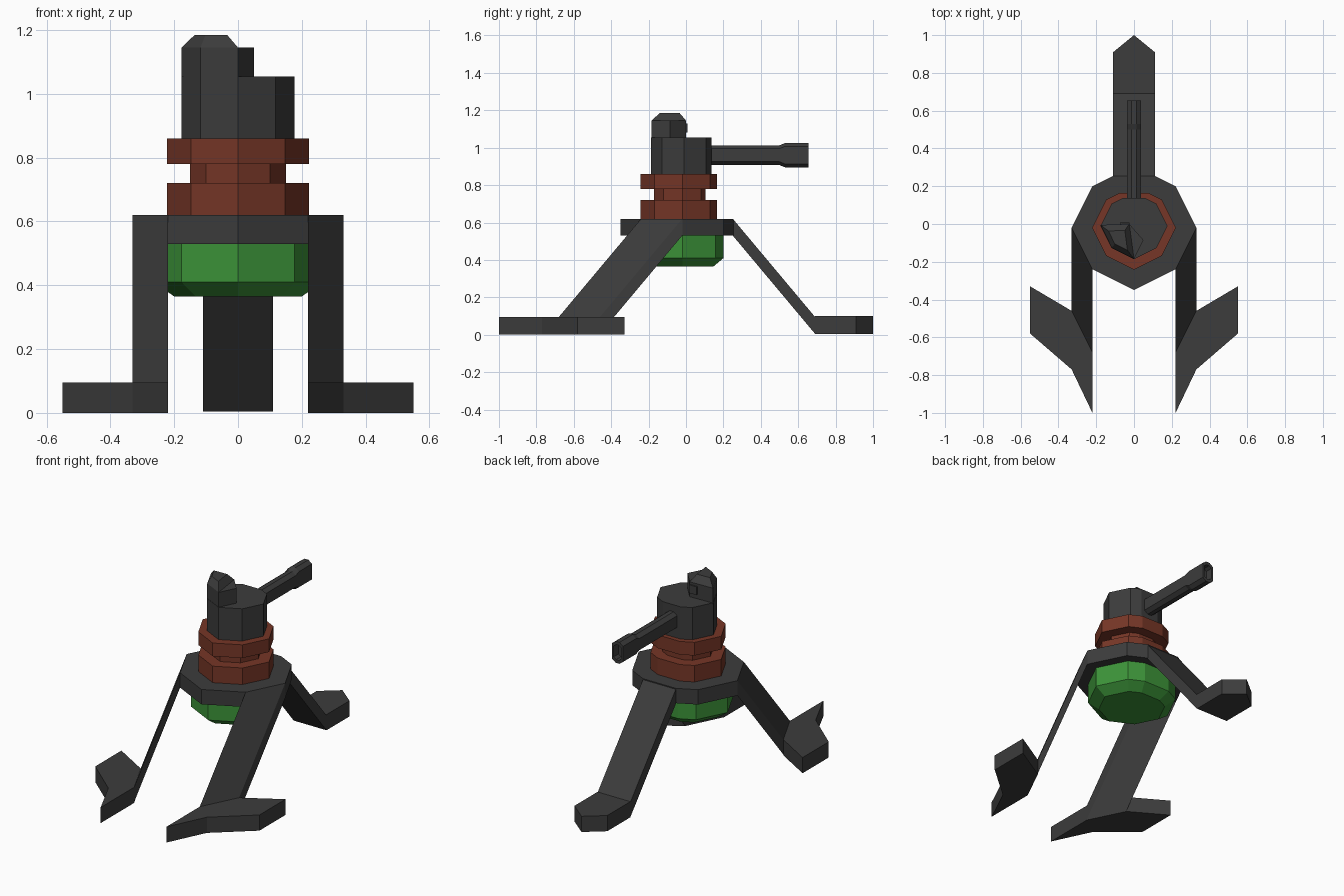
import bpy
import bmesh
from mathutils import Vector

cube = bpy.data.objects.get("Cube")
if cube:
    bpy.data.objects.remove(cube, do_unlink=True)


def material(name, rgb):
    mat = bpy.data.materials.new(name)
    mat.use_nodes = True
    colour = (*rgb, 1)
    mat.diffuse_color = colour
    mat.node_tree.nodes["Principled BSDF"].inputs["Base Color"].default_value = colour
    return mat


STEEL = material("dark steel", (0.045, 0.045, 0.045))
RUST = material("rust brown", (0.18, 0.037, 0.02))
GREEN = material("tank green", (0.045, 0.29, 0.04))


def loft(name, rings, mat):
    """Bridge matching rings of points into a closed flat-faced solid."""
    bm = bmesh.new()
    loops = [[bm.verts.new(p) for p in ring] for ring in rings]
    for a, b in zip(loops, loops[1:]):
        n = len(a)
        for i in range(n):
            j = (i + 1) % n
            bm.faces.new((a[i], a[j], b[j], b[i]))
    bm.faces.new(loops[0][::-1])
    bm.faces.new(loops[-1])
    bmesh.ops.recalc_face_normals(bm, faces=bm.faces)
    mesh = bpy.data.meshes.new(name)
    bm.to_mesh(mesh)
    bm.free()
    mesh.materials.append(mat)
    obj = bpy.data.objects.new(name, mesh)
    bpy.context.collection.objects.link(obj)
    return obj


def level(outline, z):
    return [(x, y, z) for x, y in outline]


def prism(name, outline, low, high, mat):
    return loft(name, [level(outline, low), level(outline, high)], mat)


def shrink(outline, factor):
    mid = sum((Vector(p) for p in outline), Vector((0, 0))) / len(outline)
    return [mid.lerp(Vector(p), factor) for p in outline]


# Shared body outline: pointed front, flattened back
HALF = [(2 / 3, -2 / 3), (1, 0), (2 / 3, 2 / 3), (1 / 3, 5 / 6)]
UNIT = [(0, -1)] + HALF + [(-x, y) for x, y in reversed(HALF)]


def body(size, y=-0.02):
    return [(px * size, py * size + y) for px, py in UNIT]


TOP, BOTTOM, FOOT = 0.62, 0.53, 0.095

# Base plate and the tank hanging under it
prism("base_plate", body(0.33), BOTTOM, TOP, STEEL)
loft("tank", [level(body(0.2), 0.365), level(body(0.265), 0.41),
              level(body(0.265), BOTTOM + 0.01)], GREEN)

# Swivel rings
for name, size, low, high in (("lower_ring", 0.222, TOP, 0.72),
                              ("ring_neck", 0.15, 0.72, 0.78),
                              ("upper_ring", 0.222, 0.78, 0.86)):
    prism(name, body(size), low, high, RUST)

# Turret head
prism("turret_head", body(0.177, -0.01), 0.86, 1.055, STEEL)


def leg(name, a, b, run):
    """Sloping slab that carries one plate edge down to the ground."""
    start = [Vector((*a, TOP)), Vector((*b, TOP)), Vector((*b, BOTTOM)), Vector((*a, BOTTOM))]
    drop = Vector((0, run, FOOT - TOP))
    loft(name, [start, [p + drop for p in start]], STEEL)


# Front legs with swept feet
front_foot = [(0.22, -1), (0.33, -0.77), (0.55, -0.58),
              (0.55, -0.33), (0.33, -0.46), (0.22, -0.68)]
for side, s in (("left", 1), ("right", -1)):
    leg("front_leg_" + side, (s * 0.33, -0.02), (s * 0.22, -0.24), -0.44)
    prism("front_foot_" + side, [(s * x, y) for x, y in front_foot], 0, FOOT, STEEL)

# Back leg with a pointed foot
leg("back_leg", (0.11, 0.25), (-0.11, 0.25), 0.44)
prism("back_foot", [(-0.11, 0.69), (0.11, 0.69), (0.11, 0.91), (0, 1), (-0.11, 0.91)],
      0.005, FOOT + 0.005, STEEL)

# Sight housing on the head, with a bevelled roof and an eyepiece plate
left, corner, front = (-0.177, -0.005), (-0.118, -0.126), (0, -0.185)
inner, back = (0.05, -0.085), (-0.025, 0)
prism("sight_housing", [left, corner, front, inner, back], 1.05, 1.145, STEEL)
roof = [left, corner, front, back]
loft("sight_roof", [level(roof, 1.145), level(shrink(roof, 0.57), 1.185)], STEEL)
prism("sight_eyepiece", [(-0.075, -0.002), (-0.025, -0.002), (-0.025, 0.007), (-0.075, 0.007)],
      1.08, 1.13, STEEL)


# Gun barrel with a thicker hollow muzzle
def barrel_ring(y, half_height, scale=1):
    w, n, h, k = 0.037, 0.013, half_height, half_height - 0.018
    pts = [(n, h), (w, k), (w, -k), (n, -h), (-n, -h), (-w, -k), (-w, k), (-n, h)]
    return [(x * scale, y, 0.96 + z * scale) for x, z in pts]


loft("gun_barrel", [barrel_ring(0.1, 0.053), barrel_ring(0.5, 0.053),
                    barrel_ring(0.53, 0.065), barrel_ring(0.655, 0.065),
                    barrel_ring(0.655, 0.065, 0.7), barrel_ring(0.61, 0.065, 0.7)], STEEL)
